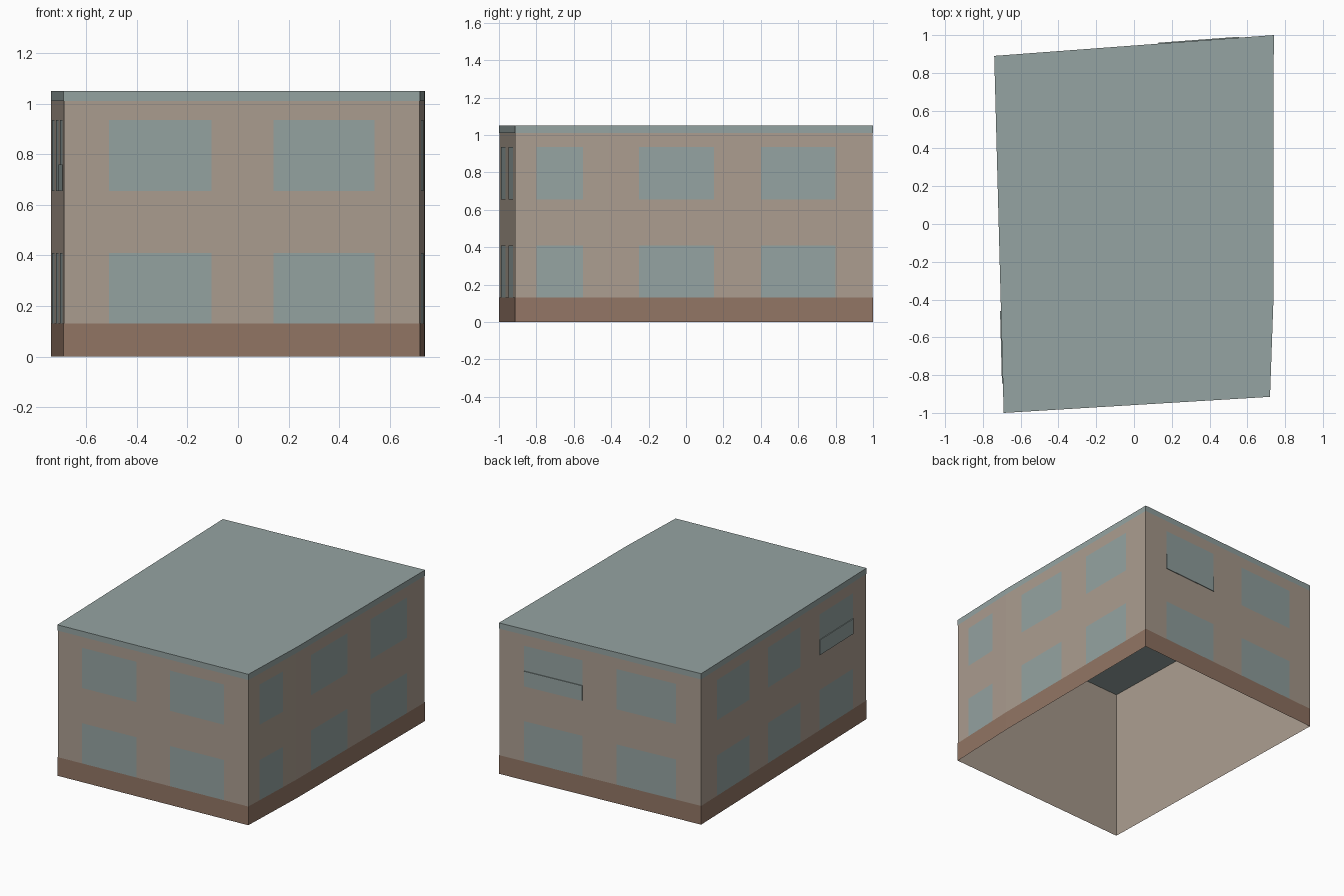
import bpy
from mathutils import Vector

cube = bpy.data.objects.get("Cube")
if cube:
    bpy.data.objects.remove(cube, do_unlink=True)


def material(name, rgb):
    mat = bpy.data.materials.new(name)
    mat.use_nodes = True
    mat.diffuse_color = (*rgb, 1)
    mat.node_tree.nodes["Principled BSDF"].inputs["Base Color"].default_value = (*rgb, 1)
    return mat


TAN = material("tan plaster", (0.41, 0.34, 0.28))
BROWN = material("brown plinth", (0.29, 0.18, 0.13))
GREY = material("grey green", (0.30, 0.37, 0.36))

# Footprint, counter-clockwise from the front left corner, with a bend in one side
OUTLINE = [Vector(p) for p in
           [(-0.69, -1.0), (0.72, -0.915), (0.738, -0.41), (0.74, 1.0), (-0.74, 0.89)]]
HEIGHT = 1.05


def add_mesh(name, verts, faces, mat):
    mesh = bpy.data.meshes.new(name)
    mesh.from_pydata(verts, [], faces)
    mesh.materials.append(mat)
    obj = bpy.data.objects.new(name, mesh)
    bpy.context.collection.objects.link(obj)
    return obj


def ring(name, z0, z1, mat, scale=1.0):
    """Upright band that follows the footprint."""
    n = len(OUTLINE)
    verts = [(p.x * scale, p.y * scale, z) for z in (z0, z1) for p in OUTLINE]
    faces = [(i, (i + 1) % n, (i + 1) % n + n, i + n) for i in range(n)]
    return add_mesh(name, verts, faces, mat)


def pane(name, side, axis, span, z0, z1, depth=0.0):
    """Window plate on one side; span is measured along the given axis."""
    a, b = OUTLINE[side], OUTLINE[(side + 1) % len(OUTLINE)]
    along = (b - a).normalized()
    out = Vector((along.y, -along.x))
    ends = sorted((s - a[axis]) / (b[axis] - a[axis]) for s in span)
    p, q = [a.lerp(b, t) for t in ends]
    front = [(*(v + out * depth), z) for v, z in ((p, z0), (q, z0), (q, z1), (p, z1))]
    if not depth:
        return add_mesh(name, front, [(0, 1, 2, 3)], GREY)
    back = [(*v, z) for v, z in ((p, z0), (q, z0), (q, z1), (p, z1))]
    rim = [(i + 4, (i + 1) % 4 + 4, (i + 1) % 4, i) for i in range(4)]
    return add_mesh(name, front + back, [(0, 1, 2, 3)] + rim, GREY)


# Shell with plinth and roof edge laid over it
ring("walls", 0, HEIGHT, TAN, 0.998)
ring("plinth", 0, 0.13, BROWN)
ring("roof_edge", 1.01, HEIGHT, GREY)
add_mesh("roof", [(p.x, p.y, HEIGHT) for p in OUTLINE], [tuple(range(len(OUTLINE)))], GREY)

# Windows: name, side index, axis, spans along it
WINDOWS = [
    ("front", 0, 0, [(-0.51, -0.105), (0.14, 0.54)]),
    ("side_bend", 1, 1, [(-0.80, -0.55)]),
    ("side", 2, 1, [(-0.25, 0.15), (0.40, 0.80)]),
    ("back", 3, 0, [(0.13, 0.555), (-0.555, -0.12)]),
    ("far_side", 4, 1, [(0.71, 0.34), (0.125, -0.245), (-0.46, -0.845)]),
]
for label, side, axis, spans in WINDOWS:
    for i, span in enumerate(spans):
        for floor, z0, z1 in (("lower", 0.13, 0.41), ("upper", 0.655, 0.935)):
            pane(f"{label}_{floor}_window_{i + 1}", side, axis, span, z0, z1)

# Slightly raised lower panels on two upper windows
pane("back_window_panel", 3, 0, (0.13, 0.555), 0.655, 0.76, 0.005)
pane("far_side_window_panel", 4, 1, (-0.46, -0.845), 0.655, 0.76, 0.005)
